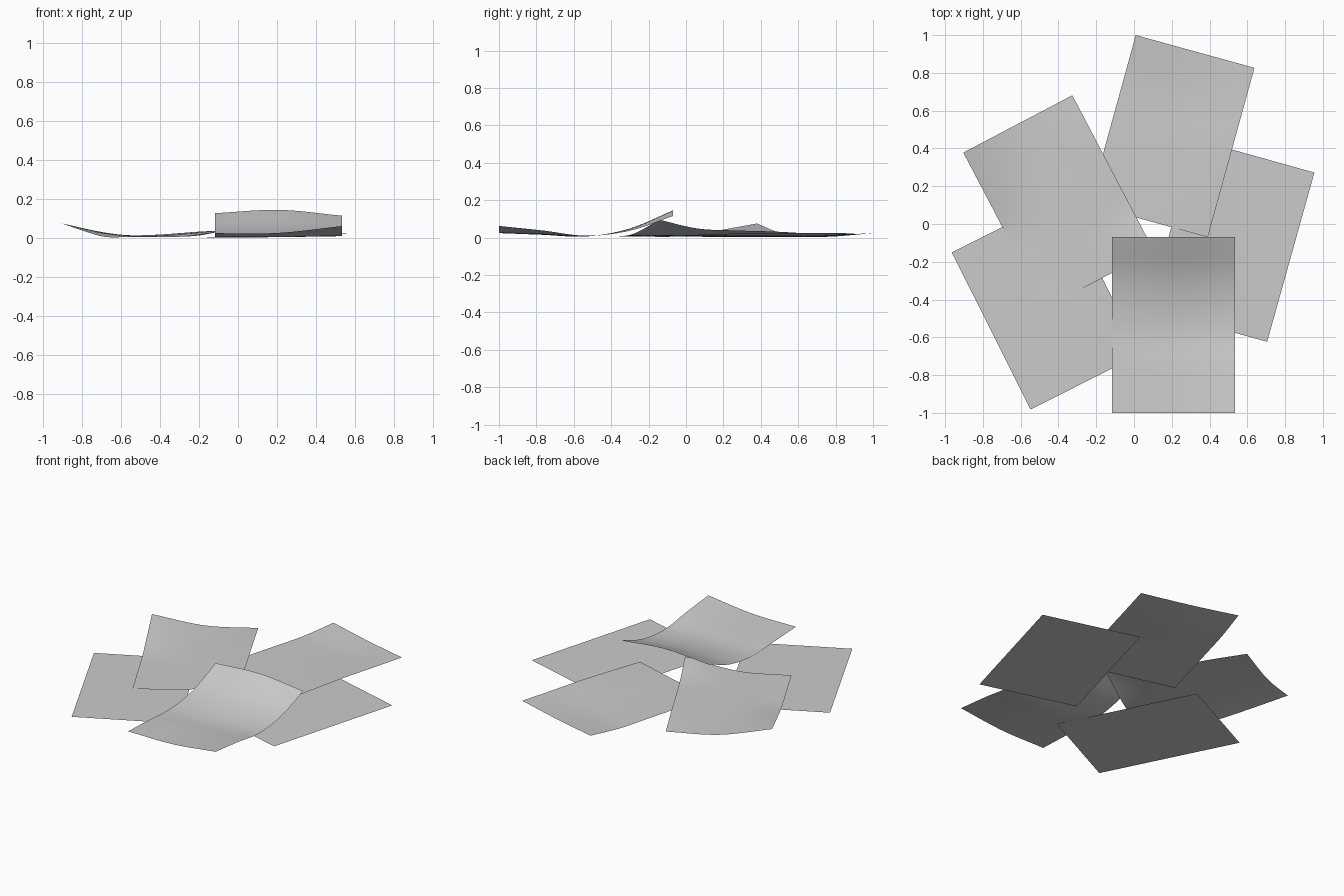
import bpy
from math import radians, sin, cos

if "Cube" in bpy.data.objects:
    bpy.data.objects.remove(bpy.data.objects["Cube"])

W, L = 0.652, 0.93      # sheet width and length
NU, NV = 20, 28         # mesh resolution


def spline(p, t):
    """Smooth (Catmull-Rom) curve through evenly spaced values p, t in 0..1."""
    q = [2 * p[0] - p[1]] + list(p) + [2 * p[-1] - p[-2]]
    s = t * (len(p) - 1)
    i = min(int(s), len(p) - 2)
    f = s - i
    a, b, c, d = q[i:i + 4]
    return b + 0.5 * f * (c - a + f * (2 * a - 5 * b + 4 * c - d
                                       + f * (3 * (b - c) + d - a)))


def sheet(name, x, y, angle, heights):
    """Curled paper: rows of heights run near end to far end, left to right."""
    a = radians(angle)
    verts, faces = [], []
    for j in range(NV + 1):
        for i in range(NU + 1):
            u, v = i / NU, j / NV
            z = spline([spline(row, u) for row in heights], v)
            px, py = (u - 0.5) * W, (v - 0.5) * L
            verts.append((x + px * cos(a) - py * sin(a),
                          y + px * sin(a) + py * cos(a), max(z, 0)))
    for j in range(NV):
        for i in range(NU):
            k = j * (NU + 1) + i
            faces.append((k, k + 1, k + NU + 2, k + NU + 1))
    me = bpy.data.meshes.new(name)
    me.from_pydata(verts, [], faces)
    me.shade_smooth()
    ob = bpy.data.objects.new(name, me)
    bpy.context.collection.objects.link(ob)
    return ob


# flat sheets on the ground
sheet("left_flat_sheet", -0.465, -0.42, 26.6, [(0, 0, 0), (0, 0, 0)])
sheet("right_flat_sheet", 0.516, -0.088, -15.6, [(0, 0, 0), (0, 0, 0)])

# back sheet, slightly lifted at its right side and far end
sheet("back_sheet", 0.20, 0.465, -15.4, [
    (.004, .006, .010), (.004, .007, .018), (.004, .008, .024),
    (.005, .008, .024), (.024, .020, .025)])

# left sheet with two opposite corners curling up
sheet("left_curled_sheet", -0.399, 0.118, 27.7, [
    (.006, .016, .095), (.005, .012, .048), (.007, .012, .038),
    (.038, .012, .032), (.075, .018, .020)])

# front sheet, bent upwards at the back
sheet("front_bent_sheet", 0.209, -0.535, 0, [
    (.025, .027, .062), (.015, .017, .038), (.006, .006, .010),
    (.040, .048, .036), (.128, .145, .115)])
